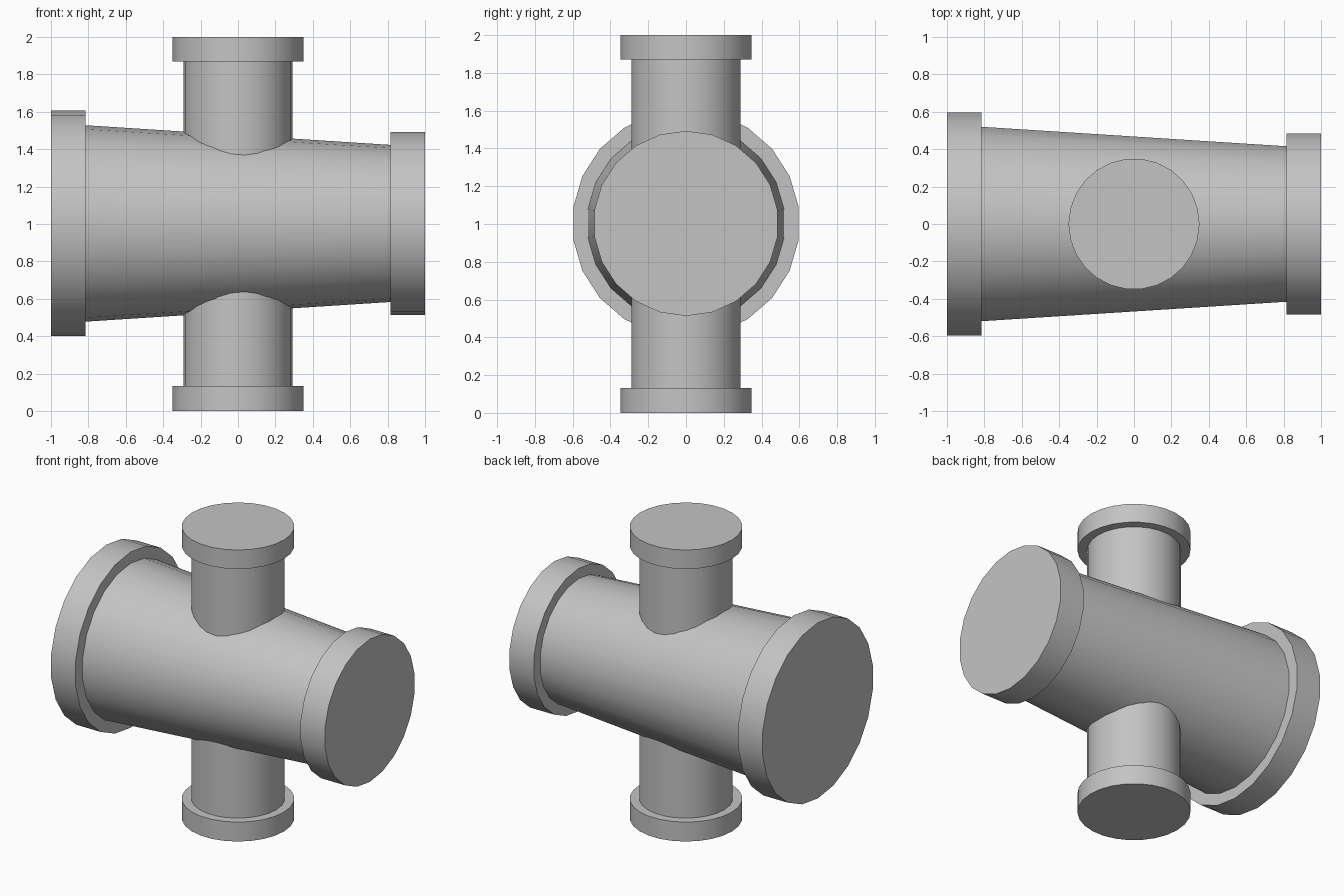
import bpy, math
from mathutils import Matrix

cube = bpy.data.objects.get("Cube")
if cube:
    bpy.data.objects.remove(cube, do_unlink=True)

grey = bpy.data.materials.new("light_grey")
grey.use_nodes = True
colour = (0.55, 0.55, 0.55, 1)
grey.diffuse_color = colour
grey.node_tree.nodes["Principled BSDF"].inputs["Base Color"].default_value = colour

AXIS_Z = 1.003  # height of the horizontal pipe's axis


def round_part(name, start, end, r_start, r_end, sides, along_x):
    """Capped cylinder or cone between two positions along x or z."""
    bpy.ops.mesh.primitive_cone_add(vertices=sides, radius1=r_start, radius2=r_end,
                                    depth=end - start)
    ob = bpy.context.object
    ob.name = name
    middle = (start + end) / 2
    # Corners lie on the x axis for upright parts, on the vertical for level ones
    if along_x:
        place = Matrix.Translation((middle, 0, AXIS_Z)) @ Matrix.Rotation(math.pi / 2, 4, 'Y')
    else:
        place = Matrix.Translation((0, 0, middle))
    spin = Matrix.Rotation(0 if along_x else math.pi / 2, 4, 'Z')
    ob.data.transform(place @ turn_corner_to_x(ob) @ Matrix.Identity(4) if along_x
                      else place @ turn_corner_to_x(ob))
    ob.data.materials.append(grey)
    bpy.ops.object.shade_smooth_by_angle(angle=math.radians(35))
    return ob


def turn_corner_to_x(ob):
    """Rotation about z that brings one corner of the outline onto the x axis."""
    corner = ob.data.vertices[0].co
    return Matrix.Rotation(-math.atan2(corner.y, corner.x), 4, 'Z')


# Tapered main pipe with a wide and a narrow end collar
round_part("main_pipe", -0.83, 0.83, 0.526, 0.419, 22, True)
round_part("wide_collar", -1, -0.815, 0.603, 0.603, 22, True)
round_part("narrow_collar", 0.815, 1, 0.49, 0.49, 22, True)

# Upright branches, each with an end collar
round_part("upper_branch", 1.1, 1.88, 0.291, 0.291, 26, False)
round_part("upper_collar", 1.87, 2, 0.35, 0.35, 26, False)
round_part("lower_branch", 0.12, 0.9, 0.291, 0.291, 26, False)
round_part("lower_collar", 0, 0.133, 0.35, 0.35, 26, False)
